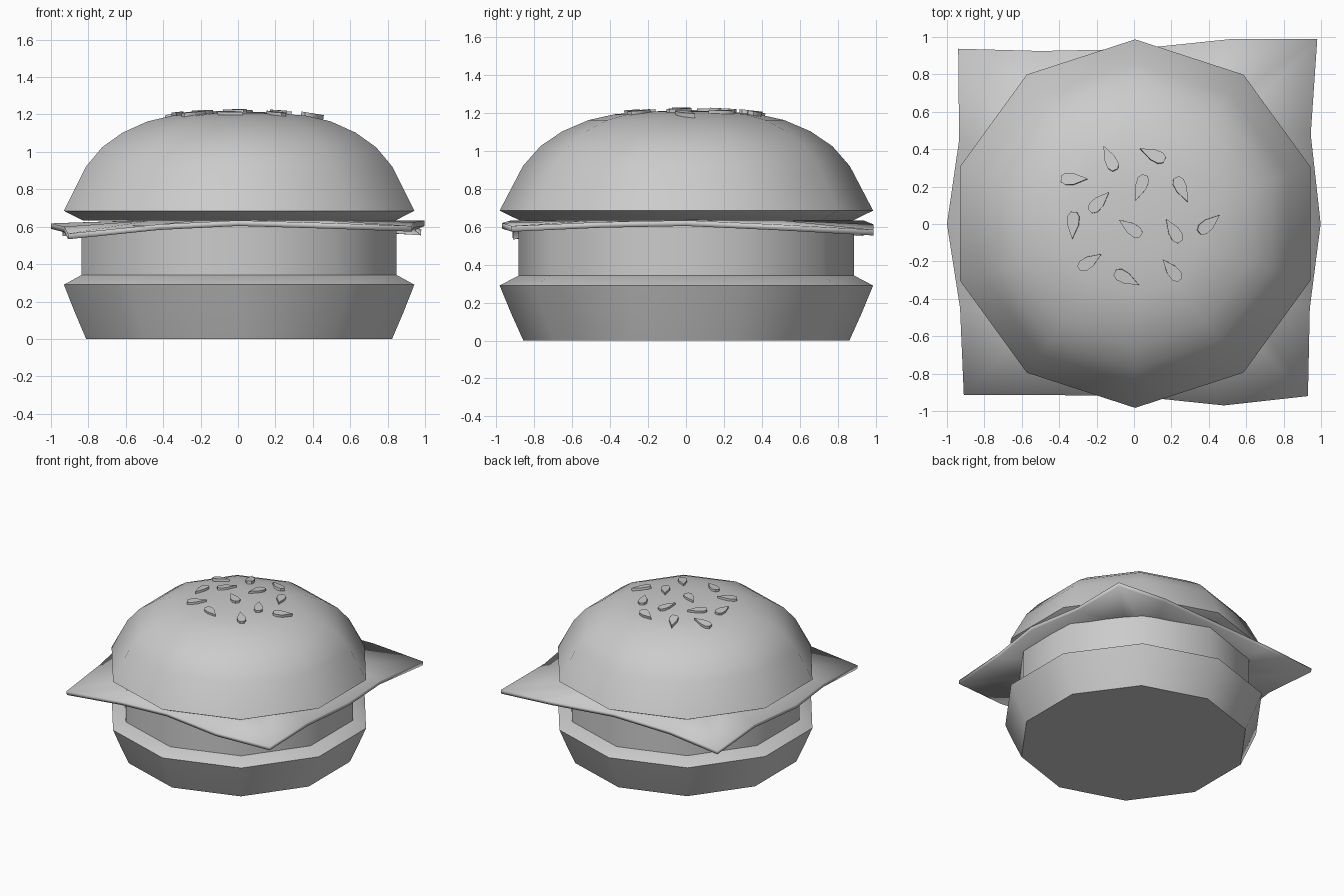
import bpy, bmesh, math
from mathutils import Matrix, Vector

if "Cube" in bpy.data.objects:
    bpy.data.objects.remove(bpy.data.objects["Cube"])

CX, CY, SIDES = 0.006, 0.002, 10


def finish(name, bm, angle):
    bmesh.ops.recalc_face_normals(bm, faces=bm.faces)
    me = bpy.data.meshes.new(name)
    bm.to_mesh(me)
    bm.free()
    ob = bpy.data.objects.new(name, me)
    bpy.context.collection.objects.link(ob)
    bpy.ops.object.select_all(action='DESELECT')
    ob.select_set(True)
    bpy.context.view_layer.objects.active = ob
    bpy.ops.object.shade_smooth_by_angle(angle=math.radians(angle))
    return ob


def lathe(name, profile, angle=40):
    """Ten-sided solid from (radius, z) rings, capped at both ends."""
    bm = bmesh.new()
    rings = []
    for r, z in profile:
        ring = []
        for i in range(SIDES):
            a = math.pi / 2 + 2 * math.pi * i / SIDES
            ring.append(bm.verts.new((CX + r * math.cos(a), CY + r * math.sin(a), z)))
        rings.append(ring)
    for a, b in zip(rings, rings[1:]):
        for i in range(SIDES):
            j = (i + 1) % SIDES
            bm.faces.new((a[i], a[j], b[j], b[i]))
    bm.faces.new(rings[0][::-1])
    bm.faces.new(rings[-1])
    return finish(name, bm, angle)


# Buns and patty
lathe("bottom_bun", [(0.86, 0), (0.925, 0.145), (0.985, 0.29), (0.88, 0.345)])
lathe("patty", [(0.885, 0.34), (0.885, 0.606)])
DOME = [(0.985, 0.685), (0.862, 0.92), (0.77, 1.025), (0.655, 1.103),
        (0.515, 1.163), (0.38, 1.193), (0.2, 1.208), (0.03, 1.212)]
lathe("top_bun", [(0.88, 0.634)] + DOME)

# Cheese slice: wavy outline around a flat middle, drooping corners
outline = [(-0.91, -0.915, 0.563), (-0.42, -0.915, 0.613), (0.0, -0.92, 0.634), (0.48, -0.97, 0.62),
           (0.93, -0.92, 0.604), (0.94, -0.45, 0.625), (0.998, 0.0, 0.634), (0.945, 0.48, 0.612),
           (0.98, 0.99, 0.584), (0.53, 0.99, 0.612), (0.0, 0.935, 0.634), (-0.5, 0.925, 0.622),
           (-0.94, 0.937, 0.58), (-0.935, 0.45, 0.612), (-1.0, 0.0, 0.618), (-0.93, -0.45, 0.6)]
bm = bmesh.new()
outer = [bm.verts.new(p) for p in outline]
inner = [bm.verts.new((x * 0.5, y * 0.5, 0.635)) for x, y, z in outline]
for i in range(16):
    j = (i + 1) % 16
    bm.faces.new((outer[i], outer[j], inner[j], inner[i]))
bm.faces.new(inner)
cheese = finish("cheese_slice", bm, 30)
solid = cheese.modifiers.new("thickness", 'SOLIDIFY')
solid.thickness = 0.03
solid.offset = -1


def dome_height(x, y):
    r = math.hypot(x - CX, y - CY)
    for (r0, z0), (r1, z1) in zip(DOME, DOME[1:]):
        if r1 <= r <= r0:
            return z0 + (z1 - z0) * (r0 - r) / (r0 - r1)
    return DOME[-1][1]


# Sesame seeds: teardrops (x, y, direction of the tip in degrees)
seeds = [(-0.32, 0.24, 0), (-0.13, 0.35, 116), (0.10, 0.37, 155), (0.035, 0.195, 250),
         (0.255, 0.185, 295), (-0.185, 0.118, 45), (-0.325, -0.005, 267), (-0.02, -0.02, 145),
         (0.21, -0.035, 122), (0.40, 0.0, 40), (-0.235, -0.2, 33), (-0.04, -0.29, 332),
         (0.2, -0.245, 130)]
drop = [(0.075, 0.0), (0.0, 0.03), (-0.045, 0.032), (-0.07, 0.016),
        (-0.07, -0.016), (-0.045, -0.032), (0.0, -0.03)]
for n, (x, y, deg) in enumerate(seeds, 1):
    e = 0.08
    normal = Vector((dome_height(x - e, y) - dome_height(x + e, y),
                     dome_height(x, y - e) - dome_height(x, y + e), 2 * e)).normalized()
    tilt = Vector((0, 0, 1)).rotation_difference(normal).to_matrix().to_4x4()
    place = (Matrix.Translation((x, y, dome_height(x, y))) @ tilt
             @ Matrix.Rotation(math.radians(deg), 4, 'Z'))
    bm = bmesh.new()
    low = [bm.verts.new(place @ Vector((u, v, -0.012))) for u, v in drop]
    top = [bm.verts.new(place @ Vector((u, v, 0.016))) for u, v in drop]
    bm.faces.new(low[::-1])
    bm.faces.new(top)
    for i in range(len(drop)):
        j = (i + 1) % len(drop)
        bm.faces.new((low[i], low[j], top[j], top[i]))
    finish(f"sesame_seed_{n}", bm, 50)
